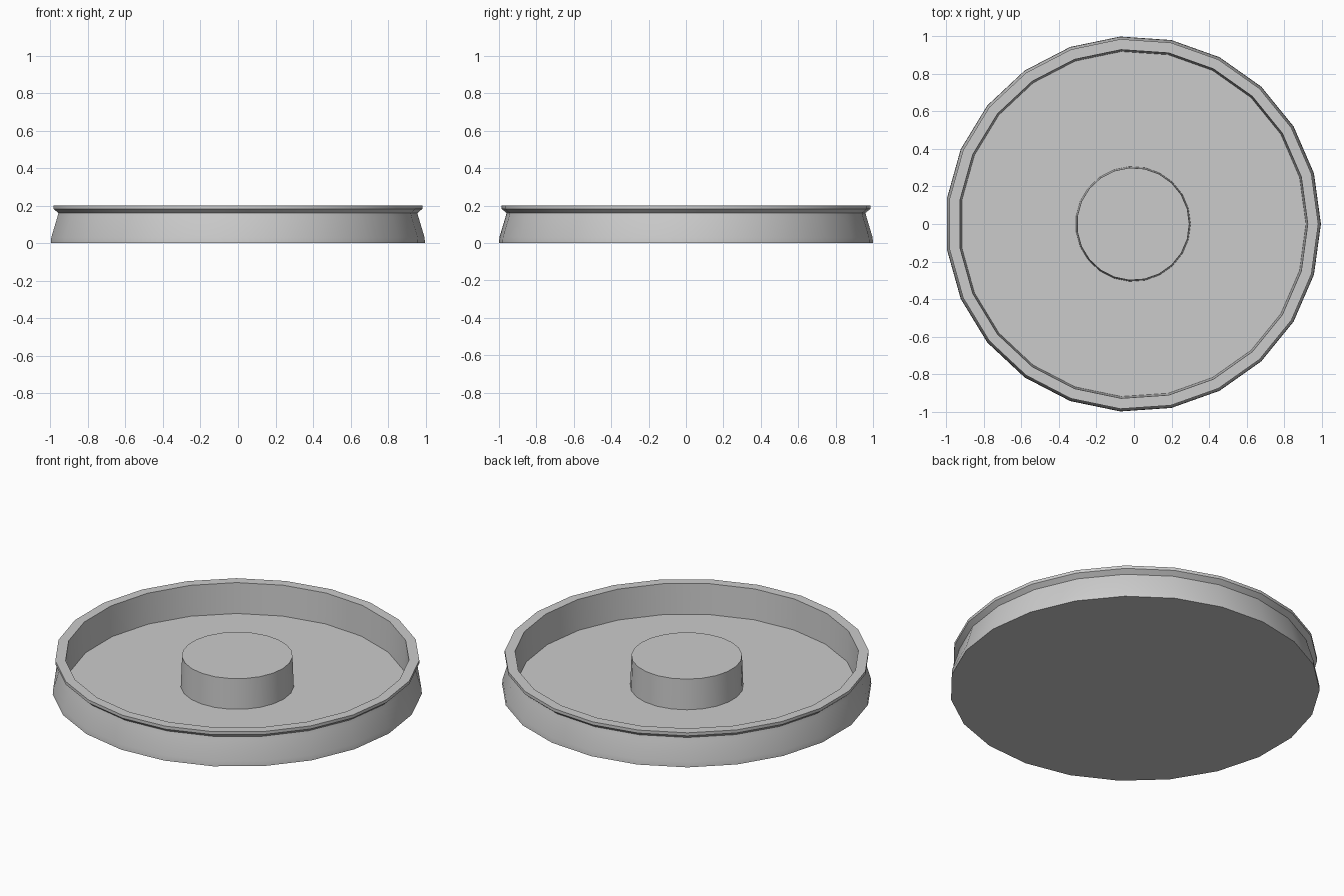
import bpy, bmesh, math

if "Cube" in bpy.data.objects:
    bpy.data.objects.remove(bpy.data.objects["Cube"])

SIDES = 23
OFFSET_X = -0.005  # odd side count: shift so the bounds are centred


def lathe(name, profile):
    """Revolve a (radius, z) profile around z and cap both open ends."""
    bm = bmesh.new()
    rings = []
    for r, z in profile:
        ring = []
        for i in range(SIDES):
            a = 2 * math.pi * i / SIDES
            ring.append(bm.verts.new((OFFSET_X + r * math.cos(a), r * math.sin(a), z)))
        rings.append(ring)
    for lower, upper in zip(rings, rings[1:]):
        for i in range(SIDES):
            j = (i + 1) % SIDES
            bm.faces.new((lower[i], lower[j], upper[j], upper[i]))
    bm.faces.new(rings[0][::-1])
    bm.faces.new(rings[-1])
    bmesh.ops.recalc_face_normals(bm, faces=bm.faces)
    mesh = bpy.data.meshes.new(name)
    bm.to_mesh(mesh)
    bm.free()
    obj = bpy.data.objects.new(name, mesh)
    bpy.context.collection.objects.link(obj)
    bpy.context.view_layer.objects.active = obj
    obj.select_set(True)
    bpy.ops.object.shade_smooth_by_angle(angle=math.radians(28))
    obj.select_set(False)
    return obj


# Round tray: base, waisted wall, lip, drafted inner wall, floor and central hub
lathe("round_tray_with_hub", [
    (1.002, 0.0), (1.0, 0.03), (0.967, 0.14), (0.962, 0.16),   # outer wall
    (0.988, 0.182), (0.988, 0.2),                              # lip
    (0.932, 0.2), (0.922, 0.02),                               # inner wall
    (0.307, 0.02), (0.3, 0.2),                                 # floor and hub
])
